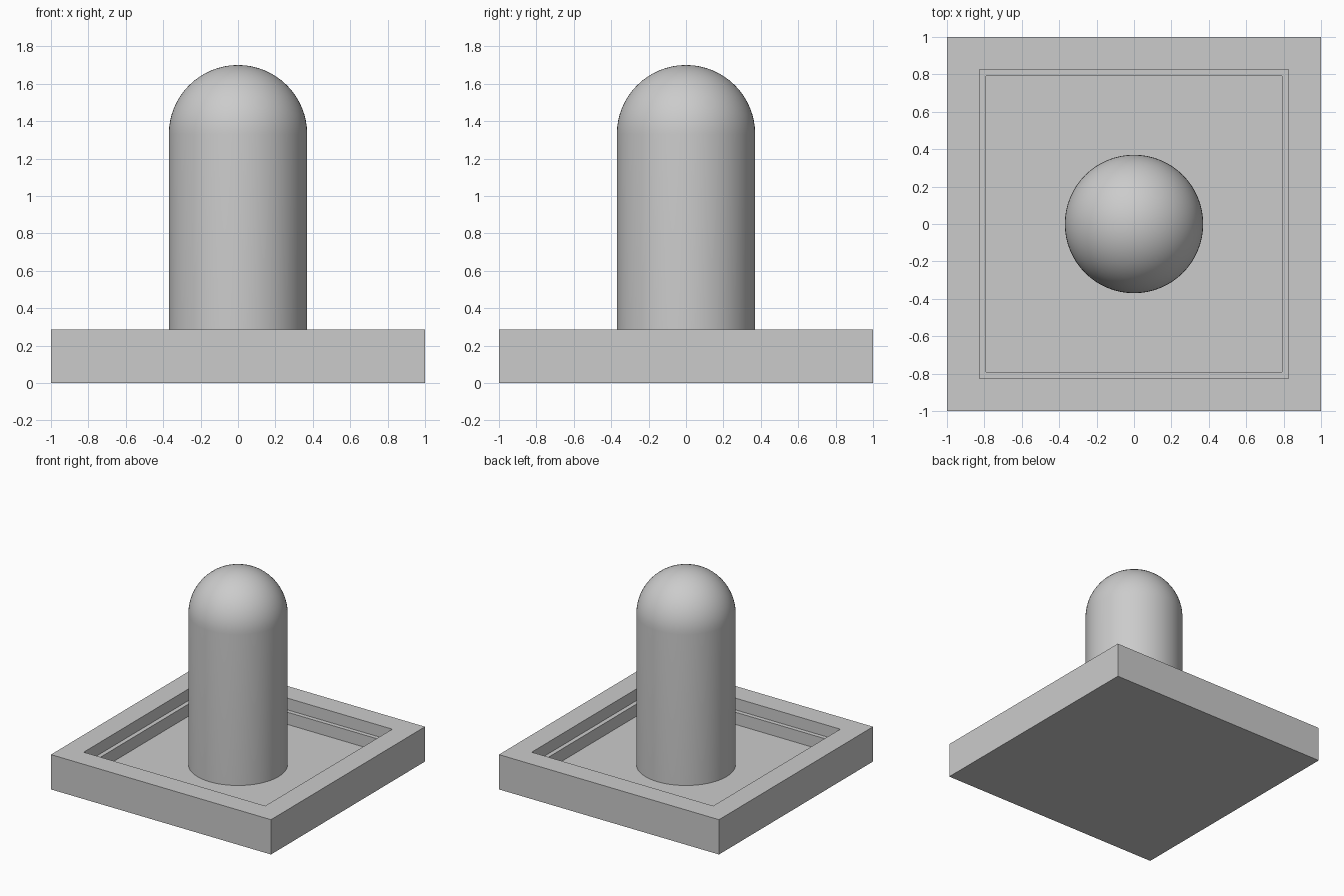
import bpy, bmesh, math

cube = bpy.data.objects.get("Cube")
if cube:
    bpy.data.objects.remove(cube, do_unlink=True)

# Single grey material
grey = bpy.data.materials.new("plain grey")
grey.use_nodes = True
colour = (0.6, 0.6, 0.6, 1)
grey.diffuse_color = colour
grey.node_tree.nodes["Principled BSDF"].inputs["Base Color"].default_value = colour

FLOOR, LEDGE, RIM = 0.09, 0.19, 0.286


def make_object(name, bm):
    bmesh.ops.recalc_face_normals(bm, faces=bm.faces)
    mesh = bpy.data.meshes.new(name)
    bm.to_mesh(mesh)
    bm.free()
    mesh.materials.append(grey)
    obj = bpy.data.objects.new(name, mesh)
    bpy.context.collection.objects.link(obj)
    return obj


# Square tray: nested square rings (half width, height) with a stepped recess
bm = bmesh.new()
steps = [(1, 0), (1, RIM), (0.825, RIM), (0.825, LEDGE), (0.79, LEDGE), (0.79, FLOOR)]
corners = [(-1, -1), (1, -1), (1, 1), (-1, 1)]
rings = [[bm.verts.new((sx * w, sy * w, z)) for sx, sy in corners] for w, z in steps]
for a, b in zip(rings, rings[1:]):
    for i in range(4):
        j = (i + 1) % 4
        bm.faces.new((a[i], a[j], b[j], b[i]))
bm.faces.new(rings[0])
bm.faces.new(rings[-1])
make_object("square_tray", bm)

# Domed post: straight side and quarter circle, spun round the z axis
RADIUS, SHOULDER, ARC = 0.37, 1.33, 16
profile = [(RADIUS, FLOOR)]
for k in range(ARC + 1):
    angle = math.pi / 2 * k / ARC
    profile.append((RADIUS * math.cos(angle), SHOULDER + RADIUS * math.sin(angle)))
bm = bmesh.new()
verts = [bm.verts.new((r, 0, z)) for r, z in profile]
edges = [bm.edges.new(pair) for pair in zip(verts, verts[1:])]
bmesh.ops.spin(bm, geom=verts + edges, cent=(0, 0, 0), axis=(0, 0, 1),
               angle=math.tau, steps=64)
bmesh.ops.remove_doubles(bm, verts=bm.verts, dist=0.0005)
post = make_object("domed_post", bm)

bpy.ops.object.select_all(action="DESELECT")
post.select_set(True)
bpy.context.view_layer.objects.active = post
bpy.ops.object.shade_smooth_by_angle(angle=math.radians(40))
